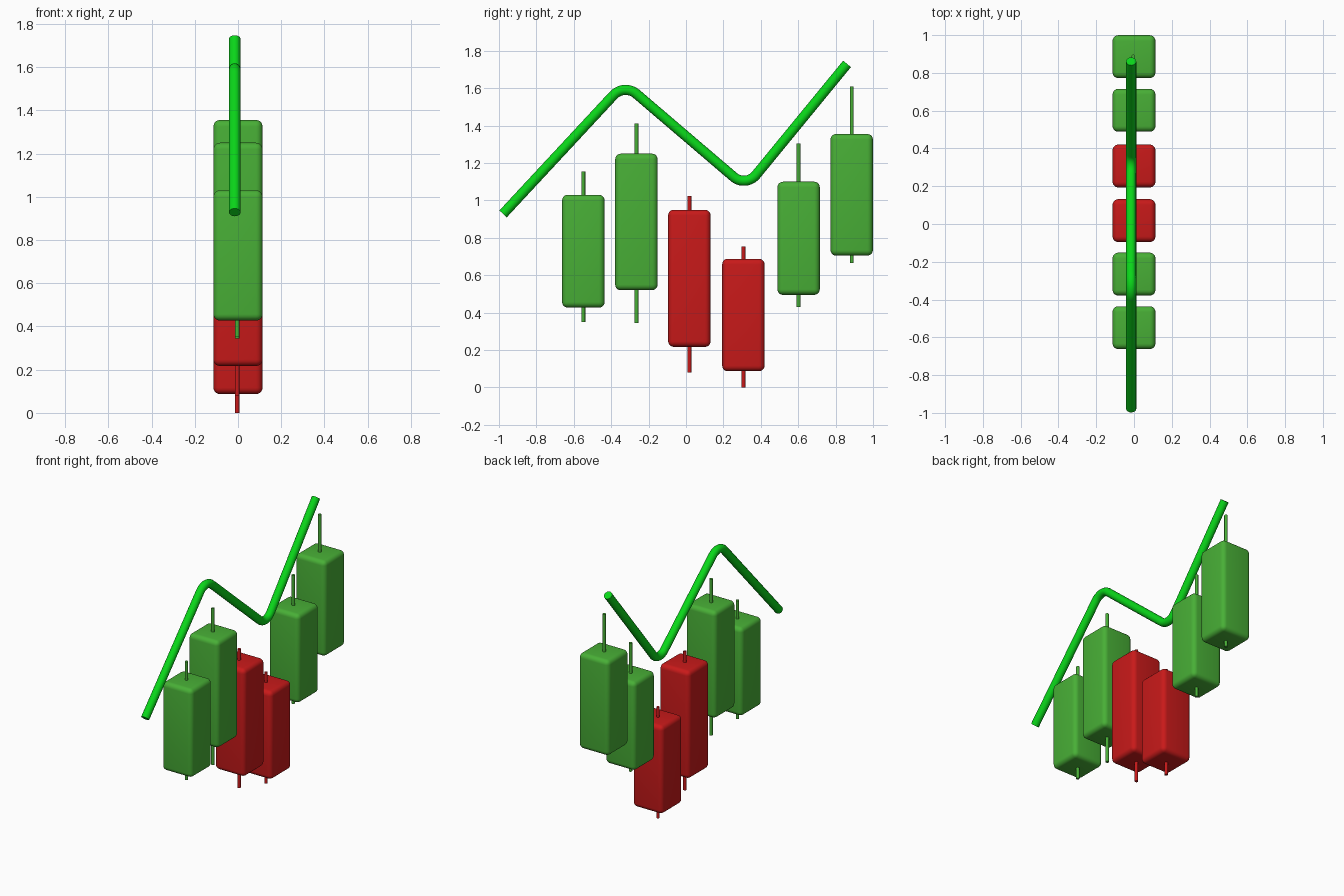
import bpy, math
from mathutils import Vector

if "Cube" in bpy.data.objects:
    bpy.data.objects.remove(bpy.data.objects["Cube"])


def material(name, color):
    m = bpy.data.materials.new(name)
    m.diffuse_color = (*color, 1)
    m.use_nodes = True
    m.node_tree.nodes["Principled BSDF"].inputs["Base Color"].default_value = m.diffuse_color
    return m


GREEN = material("candle_green", (0.065, 0.43, 0.037))
RED = material("candle_red", (0.58, 0.01, 0.01))
BRIGHT = material("trend_green", (0.003, 0.68, 0.01))


def finish(ob, name, mat):
    ob.name = name
    ob.data.materials.append(mat)
    bpy.ops.object.shade_smooth_by_angle(angle=math.radians(35))


# Candles: body with rounded edges, thin wick running through it
def candle(i, y, z0, z1, w0, w1, mat):
    bpy.ops.mesh.primitive_cube_add(size=1, location=(0, y, (z0 + z1) / 2))
    body = bpy.context.object
    body.scale = (0.227, 0.227, z1 - z0)
    bpy.ops.object.transform_apply(location=False, rotation=False, scale=True)
    bev = body.modifiers.new("round_edges", 'BEVEL')
    bev.width, bev.segments = 0.03, 5
    bpy.ops.object.modifier_apply(modifier=bev.name)
    finish(body, f"candle_body_{i}", mat)
    bpy.ops.mesh.primitive_cylinder_add(vertices=20, radius=0.0105, depth=w1 - w0,
                                        location=(-0.004, y, (w0 + w1) / 2))
    finish(bpy.context.object, f"candle_wick_{i}", mat)


for i, c in enumerate([
        (-0.549, 0.427, 1.03, 0.35, 1.155, GREEN),
        (-0.265, 0.52, 1.25, 0.345, 1.41, GREEN),
        (0.018, 0.217, 0.95, 0.08, 1.025, RED),
        (0.307, 0.087, 0.688, 0.0, 0.755, RED),
        (0.602, 0.495, 1.10, 0.43, 1.305, GREEN),
        (0.886, 0.705, 1.355, 0.665, 1.61, GREEN)], 1):
    candle(i, *c)

# Trend line: zigzag tube with rounded bends
X, TANGENT, STEPS = -0.015, 0.085, 10
knots = [Vector((X, y, z)) for y, z in
         [(-0.978, 0.928), (-0.33, 1.625), (0.32, 1.07), (0.861, 1.73)]]
path = [knots[0]]
for a, k, b in zip(knots, knots[1:], knots[2:]):
    u, v = (a - k).normalized(), (b - k).normalized()
    half = u.angle(v) / 2
    r = TANGENT * math.tan(half)
    centre = k + (u + v).normalized() * (TANGENT / math.cos(half))
    s, e = k + u * TANGENT - centre, k + v * TANGENT - centre
    path += [centre + s.slerp(e, t / STEPS).normalized() * r for t in range(STEPS + 1)]
path.append(knots[-1])

cu = bpy.data.curves.new("trend_line", 'CURVE')
cu.dimensions = '3D'
cu.bevel_depth, cu.bevel_resolution, cu.use_fill_caps = 0.027, 6, True
sp = cu.splines.new('POLY')
sp.points.add(len(path) - 1)
for p, co in zip(sp.points, path):
    p.co = (*co, 1)
line = bpy.data.objects.new("trend_line", cu)
bpy.context.collection.objects.link(line)
bpy.ops.object.select_all(action='DESELECT')
line.select_set(True)
bpy.context.view_layer.objects.active = line
bpy.ops.object.convert(target='MESH')
finish(bpy.context.object, "trend_line", BRIGHT)
